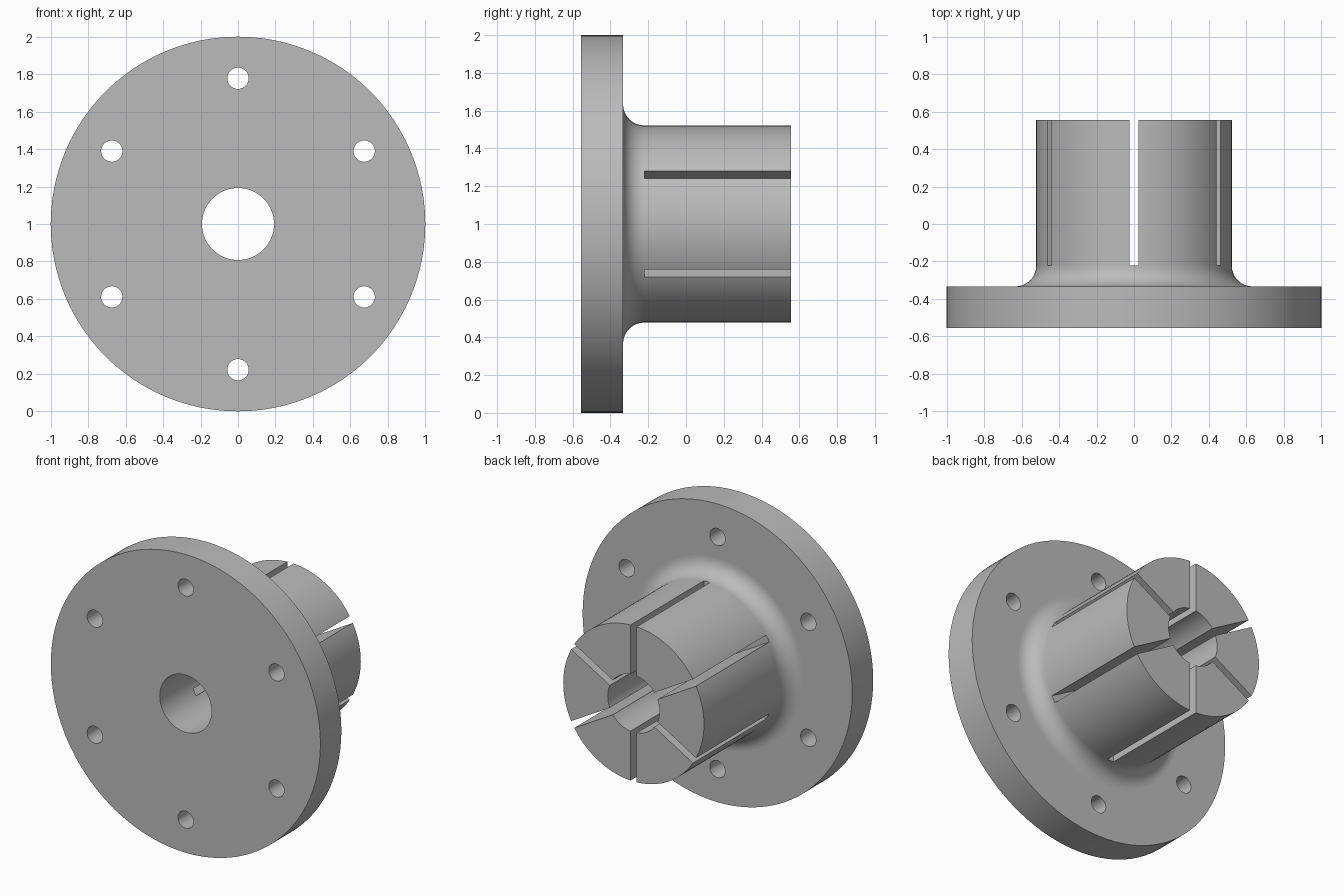
import bpy, bmesh
from math import pi, sin, cos, radians
from mathutils import Matrix, Vector

if "Cube" in bpy.data.objects:
    bpy.data.objects.remove(bpy.data.objects["Cube"], do_unlink=True)

FRONT, BACK = -0.555, 0.555
FLANGE_BACK, FILLET = -0.333, 0.111
FILLET_END = FLANGE_BACK + FILLET
RIM, HUB, BORE = 1.0, 0.522, 0.192
BOLT_CIRCLE, BOLT = 0.778, 0.057
SLOT_WIDTH = 0.046
SEGMENTS = 96
CENTRE = Vector((0, 0, 1))


def make_object(name, bm):
    mesh = bpy.data.meshes.new(name)
    bmesh.ops.recalc_face_normals(bm, faces=bm.faces)
    bm.to_mesh(mesh)
    bm.free()
    obj = bpy.data.objects.new(name, mesh)
    obj.location = CENTRE
    bpy.context.collection.objects.link(obj)
    return obj


# Flange, fillet, hub and bore as one turned profile (radius, depth)
profile = [(BORE, FRONT), (RIM, FRONT), (RIM, FLANGE_BACK)]
for i in range(13):
    a = pi / 2 * i / 12
    profile.append((HUB + FILLET * (1 - sin(a)), FILLET_END - FILLET * cos(a)))
profile += [(HUB, BACK), (BORE, BACK)]

bm = bmesh.new()
verts = [bm.verts.new((r, y, 0)) for r, y in profile]
edges = [bm.edges.new((v, verts[(i + 1) % len(verts)])) for i, v in enumerate(verts)]
bmesh.ops.spin(bm, geom=verts + edges, cent=(0, 0, 0), axis=(0, 1, 0),
               angle=2 * pi, steps=SEGMENTS, use_duplicate=False)
bmesh.ops.remove_doubles(bm, verts=bm.verts, dist=0.0001)
hub = make_object("flanged_split_hub", bm)

# Cutter: six bolt holes through the flange and six radial slots in the hub
bm = bmesh.new()
for k in range(6):
    turn = Matrix.Rotation(radians(60 * k), 4, 'Y')
    bmesh.ops.create_cone(
        bm, cap_ends=True, segments=32, radius1=BOLT, radius2=BOLT, depth=0.4,
        matrix=turn @ Matrix.Translation((0, (FRONT + FLANGE_BACK) / 2, BOLT_CIRCLE))
        @ Matrix.Rotation(pi / 2, 4, 'X'))
    start, end = FILLET_END + 0.001, BACK + 0.1
    bmesh.ops.create_cube(
        bm, size=1,
        matrix=turn @ Matrix.Translation((0, (start + end) / 2, 0.4))
        @ Matrix.Diagonal((SLOT_WIDTH, end - start, 0.56, 1)))
cutter = make_object("hole_and_slot_cutter", bm)
cutter.hide_render = True

cut = hub.modifiers.new("holes_and_slots", 'BOOLEAN')
cut.object = cutter
cut.operation = 'DIFFERENCE'
cut.solver = 'EXACT'
bpy.ops.object.select_all(action='DESELECT')
hub.select_set(True)
bpy.context.view_layer.objects.active = hub
bpy.ops.object.modifier_apply(modifier=cut.name)
bpy.data.objects.remove(cutter, do_unlink=True)

# Smooth curved walls, crisp boundaries on the flat faces and fillet ends
bpy.ops.object.shade_smooth_by_angle(angle=radians(30))
for e in hub.data.edges:
    ys = [hub.data.vertices[i].co.y for i in e.vertices]
    if any(all(abs(y - ring) < 0.0005 for y in ys) for ring in (FLANGE_BACK, FILLET_END)):
        e.use_edge_sharp = True

# Plain grey finish
grey = bpy.data.materials.new("plain_grey")
grey.use_nodes = True
colour = (0.5, 0.5, 0.5, 1)
grey.diffuse_color = colour
grey.node_tree.nodes["Principled BSDF"].inputs["Base Color"].default_value = colour
hub.data.materials.clear()
hub.data.materials.append(grey)
